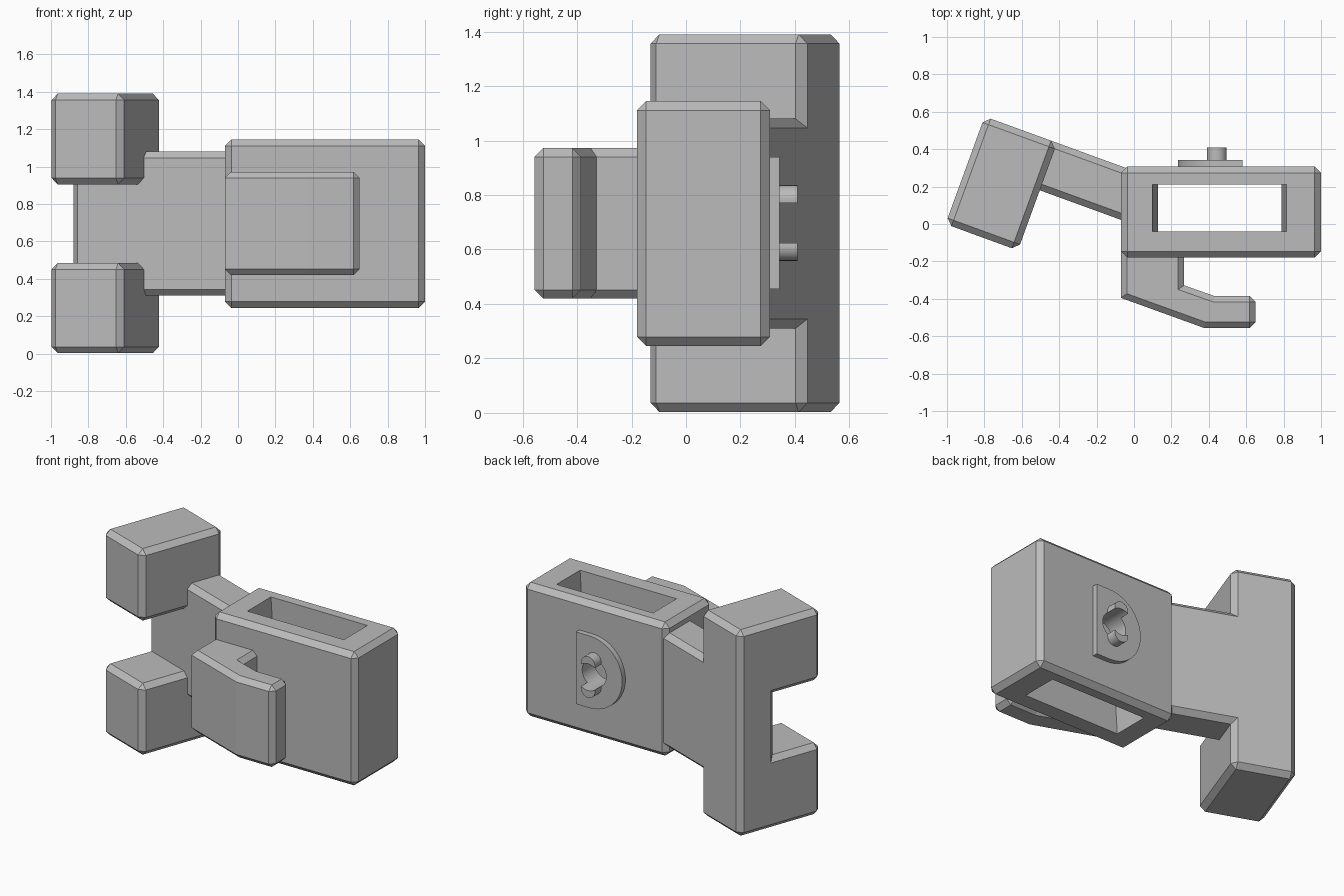
import bpy, bmesh, math
from mathutils import Matrix

if "Cube" in bpy.data.objects:
    bpy.data.objects.remove(bpy.data.objects["Cube"])

grey = bpy.data.materials.new("plain grey")
grey.diffuse_color = (0.5, 0.5, 0.5, 1)
grey.use_nodes = True
grey.node_tree.nodes["Principled BSDF"].inputs["Base Color"].default_value = grey.diffuse_color


def finish(bm, name, bevel=0.0, matrix=None):
    """Chamfer the sharp convex edges and turn the mesh into an object."""
    bmesh.ops.recalc_face_normals(bm, faces=bm.faces)
    if bevel:
        edges = [e for e in bm.edges if e.calc_face_angle_signed(0) > math.radians(80)]
        bmesh.ops.bevel(bm, geom=edges, offset=bevel, offset_type='OFFSET',
                        segments=1, profile=0.5, affect='EDGES')
    if matrix:
        bm.transform(matrix)
    me = bpy.data.meshes.new(name)
    bm.to_mesh(me)
    bm.free()
    me.materials.append(grey)
    ob = bpy.data.objects.new(name, me)
    bpy.context.collection.objects.link(ob)
    return ob


def loft(rings):
    """Closed solid through a list of equal rings of points."""
    bm = bmesh.new()
    vs = [[bm.verts.new(p) for p in r] for r in rings]
    n = len(vs[0])
    for a, b in zip(vs, vs[1:]):
        for i in range(n):
            j = (i + 1) % n
            bm.faces.new((a[i], a[j], b[j], b[i]))
    bm.faces.new(vs[0])
    bm.faces.new(vs[-1])
    return bm


def cells(us, vs, zs, filled):
    """Solid made of grid cells, with only its outer skin."""
    bm = bmesh.new()
    g = (us, vs, zs)
    full = lambda c: all(0 <= c[k] < len(g[k]) - 1 for k in range(3)) and filled(*c)
    cache = {}

    def vert(c):
        if c not in cache:
            cache[c] = bm.verts.new([g[k][c[k]] for k in range(3)])
        return cache[c]

    for i in range(len(us) - 1):
        for j in range(len(vs) - 1):
            for k in range(len(zs) - 1):
                c = (i, j, k)
                if not full(c):
                    continue
                for ax in range(3):
                    for d in (0, 1):
                        nb = list(c)
                        nb[ax] += 2 * d - 1
                        if full(tuple(nb)):
                            continue
                        quad = []
                        for s, t in ((0, 0), (1, 0), (1, 1), (0, 1)):
                            p = list(c)
                            p[ax] += d
                            p[(ax + 1) % 3] += s
                            p[(ax + 2) % 3] += t
                            quad.append(vert(tuple(p)))
                        bm.faces.new(quad)
    bmesh.ops.recalc_face_normals(bm, faces=bm.faces)
    bmesh.ops.dissolve_limit(bm, angle_limit=0.02, verts=bm.verts, edges=bm.edges)
    return bm


def arc(cx, cz, r, a0, a1, n):
    steps = [math.radians(a0 + (a1 - a0) * i / n) for i in range(n + 1)]
    return [(cx + r * math.cos(a), cz + r * math.sin(a)) for a in steps]


def prism_y(pts, y0, y1):
    return loft([[(x, y, z) for x, z in pts] for y in (y0, y1)])


def cut(ob, cutter):
    m = ob.modifiers.new("cut", 'BOOLEAN')
    m.operation, m.solver, m.object = 'DIFFERENCE', 'EXACT', cutter
    bpy.context.view_layer.objects.active = ob
    bpy.ops.object.modifier_apply(modifier=m.name)


def smooth(ob):
    bpy.ops.object.select_all(action='DESELECT')
    ob.select_set(True)
    bpy.context.view_layer.objects.active = ob
    bpy.ops.object.shade_smooth_by_angle(angle=math.radians(30))


# Body block
body = finish(cells((-0.07, 1.0), (-0.18, 0.308), (0.245, 1.145), lambda *c: True),
              "body_block", 0.034)

# Strap slot through the body, slightly pinched at its ends
slot = finish(loft([[(0.095 + t, -0.04, z), (0.82 - t, -0.04, z),
                     (0.82 - t, 0.21, z), (0.095 + t, 0.21, z)]
                    for z, t in ((0.2, 0), (0.695, 0.032), (1.2, 0))]), "slot_cutter")

# Turned arm with a forked end; flush at the back
fork = finish(cells((-0.947, -0.535, -0.03), (-0.345, -0.003, 0.267),
                    (0.003, 0.31, 0.485, 0.905, 1.08, 1.39),
                    lambda i, j, k: (j == 1 or k in (0, 1, 3, 4)) if i == 0
                    else (j == 1 and k in (1, 2, 3))),
              "fork_arm", 0.034, Matrix.Rotation(math.radians(-20), 4, 'Z'))

# Bent hook on the front
outline = [(-0.07, -0.1), (-0.07, -0.395), (0.375, -0.556), (0.65, -0.556),
           (0.65, -0.385), (0.43, -0.385), (0.268, -0.328), (0.268, -0.1)]
hook = finish(loft([[(x, y, z) for x, y in outline] for z in (0.42, 0.972)]),
              "front_hook", 0.032)

# D-shaped plate, two curved pegs and the round hole on the back
CX, CZ = 0.443, 0.697
plate = finish(prism_y([(0.58, CZ + 0.2425)] + arc(0.4775, CZ, 0.2425, 90, 270, 24)
                       + [(0.58, CZ - 0.2425)], 0.29, 0.343), "back_plate")
hole = finish(prism_y(arc(CX, CZ, 0.09, 0, 350, 35), 0.15, 0.5), "hole_cutter")
pegs = []
for side, label in ((1, "upper"), (-1, "lower")):
    pegs.append(finish(prism_y(arc(CX, CZ + side * 0.0865, 0.0525, 0, 345, 23), 0.32, 0.41),
                       label + "_peg"))

cut(body, slot)
for part in [body, plate] + pegs:
    cut(part, hole)
for part in [plate] + pegs:
    smooth(part)
for helper in (slot, hole):
    bpy.data.objects.remove(helper)
